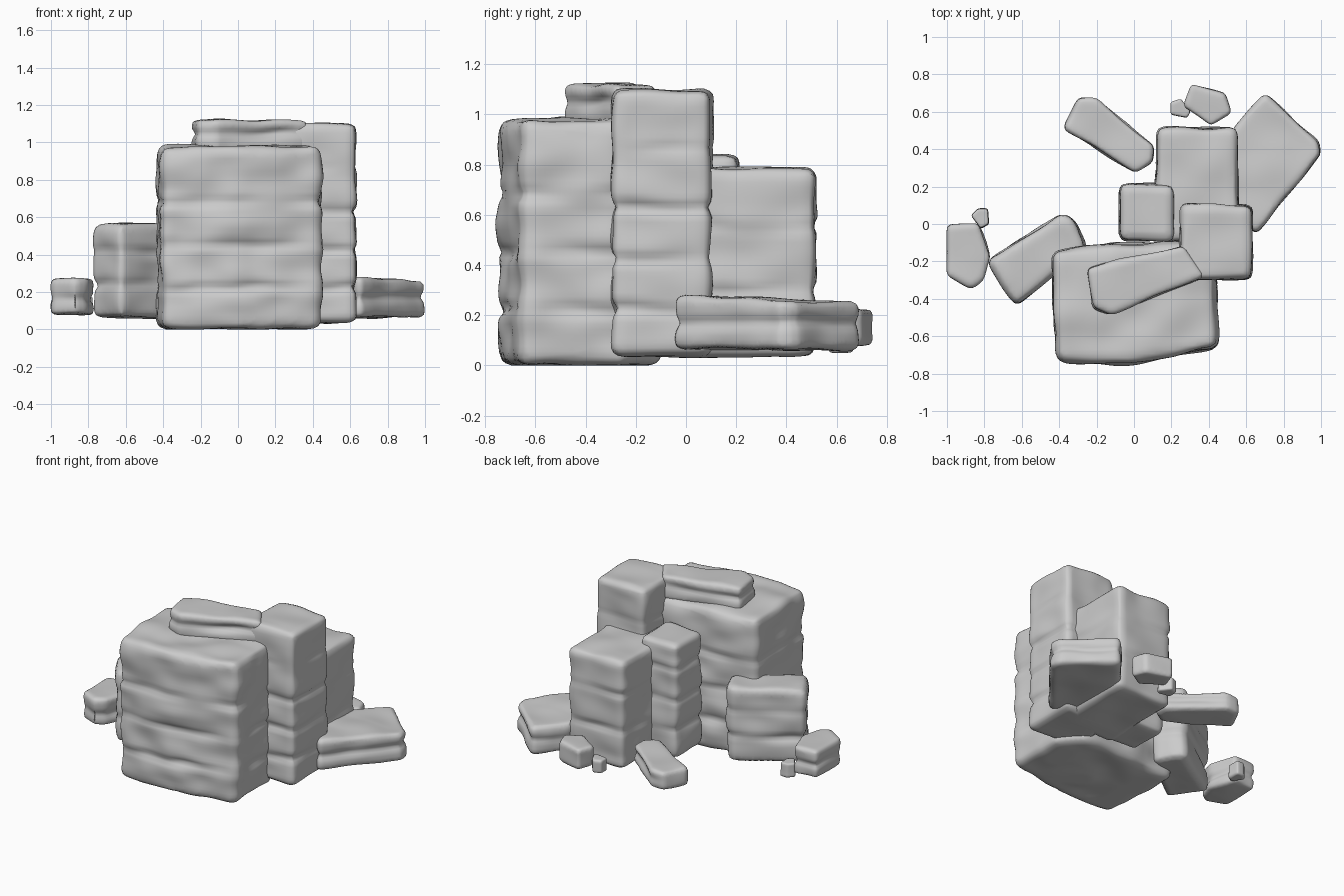
import bpy, bmesh, math
from mathutils import Vector, noise

if "Cube" in bpy.data.objects:
    bpy.data.objects.remove(bpy.data.objects["Cube"])

stone = bpy.data.materials.new("grey stone")
stone.diffuse_color = (0.6, 0.6, 0.6, 1)
stone.use_nodes = True
stone.node_tree.nodes["Principled BSDF"].inputs["Base Color"].default_value = stone.diffuse_color


def rock(name, outline, z0, z1, cracks=(), bevel=0.04, voxel=0.02, rough=0.014, tilt=(0, 0)):
    """Rounded prism over a footprint, worn by noise and pinched at crack heights."""
    bm = bmesh.new()
    c = sum((Vector(p) for p in outline), Vector((0, 0))) / len(outline)

    def ring(z, slope):
        return [bm.verts.new((x, y, z + slope * ((x - c.x) * tilt[0] + (y - c.y) * tilt[1])))
                for x, y in outline]
    low, high = ring(z0, 0), ring(z1, 1)
    n = len(outline)
    bm.faces.new(low)
    bm.faces.new(high)
    for i in range(n):
        j = (i + 1) % n
        bm.faces.new((low[i], low[j], high[j], high[i]))
    bmesh.ops.recalc_face_normals(bm, faces=bm.faces)
    bmesh.ops.bevel(bm, geom=bm.edges[:], offset=bevel, segments=3, profile=0.55, affect='EDGES')
    me = bpy.data.meshes.new(name)
    bm.to_mesh(me)
    bm.free()
    ob = bpy.data.objects.new(name, me)
    bpy.context.collection.objects.link(ob)
    mod = ob.modifiers.new("even surface", 'REMESH')
    mod.mode, mod.voxel_size = 'VOXEL', voxel
    worn = bpy.data.meshes.new_from_object(ob.evaluated_get(bpy.context.evaluated_depsgraph_get()))
    ob.modifiers.clear()
    ob.data = worn
    bpy.data.meshes.remove(me)
    worn.name = name

    # worn bumps and horizontal cracks
    normals = [v.normal.copy() for v in worn.vertices]
    for v, nrm in zip(worn.vertices, normals):
        p = v.co.copy()
        d = rough * noise.noise(Vector((p.x * 5, p.y * 5, p.z * 8)) + Vector((3, 7, 1)))
        for k, h in enumerate(cracks):
            wave = h + 0.02 * noise.noise(p * 4 + Vector((k, 0, 0)))
            strength = max(0, 0.6 + noise.noise(p * 3 + Vector((0, 9, k))))
            d -= 0.02 * strength * math.exp(-((p.z - wave) / 0.022) ** 2) * (1 - abs(nrm.z))
        v.co = p + nrm * d
        v.co.z = max(v.co.z, 0)
    worn.materials.clear()
    worn.materials.append(stone)
    worn.polygons.foreach_set("use_smooth", [True] * len(worn.polygons))
    worn.update()
    return ob


# large standing stones
rock("main_boulder", [(-.445, -.14), (-.41, -.735), (0, -.745), (.45, -.655), (.435, -.25),
                      (.30, -.10), (-.1, -.11)], 0.005, 0.98, (.22, .45, .68), .05, .022, .02)
rock("right_pillar", [(.235, -.295), (.63, -.295), (.63, .10), (.25, .11)], .04, 1.10,
     (.22, .42, .63, .87), tilt=(-.02, -.03))
rock("back_block", [(.11, -.09), (.56, -.09), (.55, .515), (.125, .515)], .04, .79,
     (.3, .55), tilt=(0, -.02))
rock("small_pillar", [(-.075, -.085), (.215, -.09), (.215, .21), (-.075, .215)], .05, .84,
     (.25, .45, .66))
rock("left_block", [(-.79, -.20), (-.38, .06), (-.32, .02), (-.25, -.13), (-.63, -.44),
                    (-.74, -.27)], .06, .57, (.24, .42), tilt=(.03, 0))

# slab lying on top
rock("top_slab", [(-.255, -.235), (.27, -.11), (.38, -.28), (-.12, -.49), (-.22, -.45)],
     .95, 1.12, (1.05,), .03, .015, .012)

# fallen slabs
rock("right_slab", [(.53, .51), (.70, .70), (.99, .44), (1.0, .37), (.65, -.055), (.5, .1)],
     .065, .265, (.17,), .03, .016, tilt=(-.02, -.03))
rock("back_slab", [(-.38, .51), (-.30, .68), (-.20, .68), (.11, .42), (.10, .33), (.01, .27)],
     .07, .20, (.14,), .03, .014)

# loose rubble
rock("left_stone", [(-1.0, -.005), (-.83, .005), (-.765, -.18), (-.805, -.30), (-.87, -.345),
                    (-1.0, -.275)], .08, .27, (.17,), .025, .013, .012)
rock("back_stone", [(.305, .75), (.485, .695), (.52, .595), (.41, .525), (.265, .63)],
     .08, .22, (), .02, .012, .01)
rock("left_pebble", [(-.875, .045), (-.835, .085), (-.78, .085), (-.775, 0), (-.82, -.025)],
     .08, .18, (), .012, .008, .006)
rock("back_pebble", [(.195, .65), (.25, .67), (.305, .60), (.285, .565), (.195, .585)],
     .05, .14, (), .012, .008, .006)
